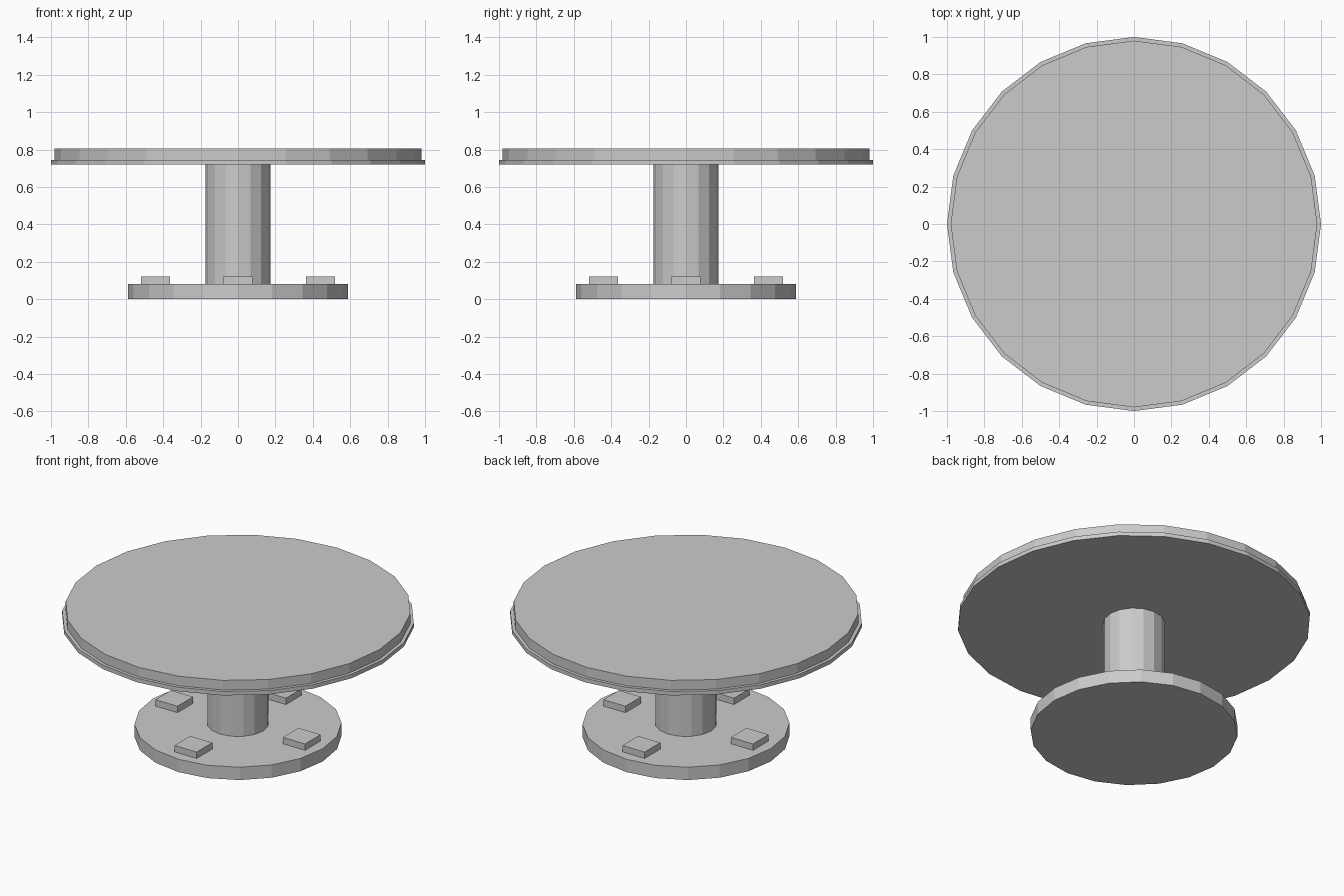
import bpy
import math

if "Cube" in bpy.data.objects:
    bpy.data.objects.remove(bpy.data.objects["Cube"])

grey = bpy.data.materials.new("plain_grey")
grey.diffuse_color = (0.6, 0.6, 0.6, 1.0)
grey.use_nodes = True
grey.node_tree.nodes["Principled BSDF"].inputs["Base Color"].default_value = grey.diffuse_color


def finish(name):
    obj = bpy.context.object
    obj.name = name
    obj.data.materials.append(grey)
    return obj


def disc(name, radius, z0, z1, sides):
    """Upright prism with a corner on the +x axis."""
    bpy.ops.mesh.primitive_cylinder_add(
        vertices=sides, radius=radius, depth=z1 - z0,
        location=(0, 0, (z0 + z1) / 2))
    return finish(name)


# Pedestal foot, column and two-step round top
disc("base", 0.587, 0.0, 0.08, 20)
disc("column", 0.175, 0.08, 0.72, 16)
disc("top_rim", 1.0, 0.72, 0.745, 24)
disc("table_top", 0.98, 0.745, 0.805, 24)

# Four square blocks on the foot
for i in range(4):
    a = i * math.pi / 2
    bpy.ops.mesh.primitive_cube_add(
        size=1, location=(0.441 * math.cos(a), 0.441 * math.sin(a), 0.1))
    block = finish(f"base_block_{i + 1}")
    block.scale = (0.154, 0.154, 0.04)
